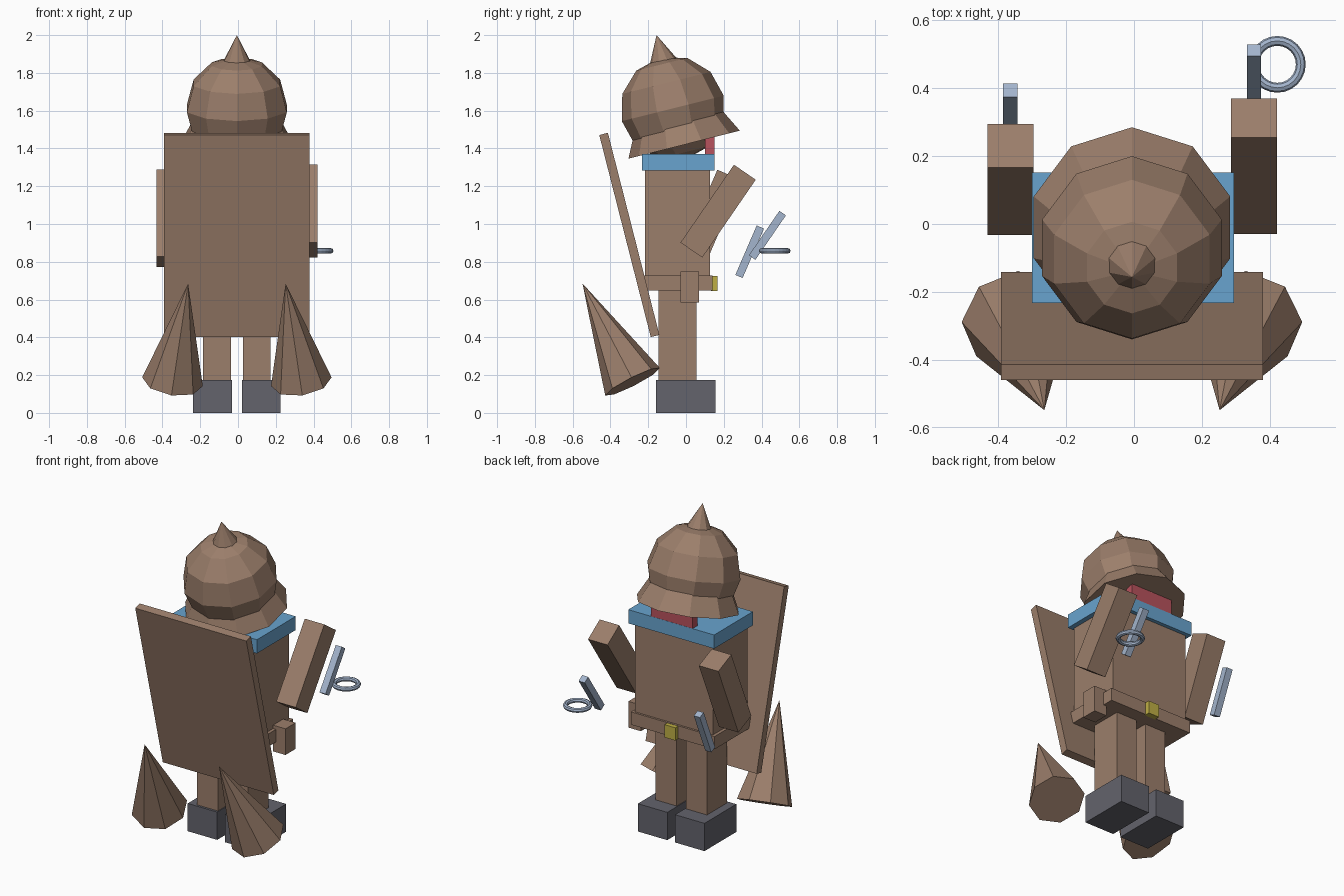
import bpy, bmesh, math
from mathutils import Vector, Matrix

cube = bpy.data.objects.get("Cube")
if cube:
    bpy.data.objects.remove(cube, do_unlink=True)


def material(name, r, g, b):
    m = bpy.data.materials.new(name)
    m.use_nodes = True
    m.diffuse_color = (r, g, b, 1)
    m.node_tree.nodes["Principled BSDF"].inputs["Base Color"].default_value = (r, g, b, 1)
    return m


BROWN = material("leather brown", 0.33, 0.21, 0.147)
BLUE = material("collar blue", 0.14, 0.37, 0.62)
RED = material("mask red", 0.48, 0.085, 0.11)
YELLOW = material("buckle yellow", 0.52, 0.43, 0.06)
BOOT = material("boot grey", 0.125, 0.125, 0.15)
STEEL = material("steel blue", 0.37, 0.46, 0.61)

MID = -0.006   # mirror line of the figure


def finish(name, bm, mat):
    bmesh.ops.recalc_face_normals(bm, faces=bm.faces)
    mesh = bpy.data.meshes.new(name)
    bm.to_mesh(mesh)
    bm.free()
    mesh.materials.append(mat)
    ob = bpy.data.objects.new(name, mesh)
    bpy.context.collection.objects.link(ob)
    return ob


def box(name, centre, size, mat, tilt=0):
    """Box turned by tilt degrees about the x axis."""
    bm = bmesh.new()
    bmesh.ops.create_cube(bm, size=1)
    ob = finish(name, bm, mat)
    ob.data.transform(Matrix.Diagonal((*size, 1)))
    ob.location = centre
    ob.rotation_euler.x = math.radians(tilt)
    return ob


def cone(name, base, tip, radius, sides, mat):
    """Closed cone from a base centre to a tip."""
    base, axis = Vector(base), Vector(tip) - Vector(base)
    bm = bmesh.new()
    bmesh.ops.create_cone(bm, cap_ends=True, segments=sides, radius1=radius,
                          radius2=0, depth=axis.length)
    bmesh.ops.translate(bm, verts=bm.verts, vec=(0, 0, axis.length / 2))
    bmesh.ops.remove_doubles(bm, verts=bm.verts, dist=1e-5)
    ob = finish(name, bm, mat)
    ob.location = base
    ob.rotation_euler = Vector((0, 0, 1)).rotation_difference(axis).to_euler()
    return ob


# Legs, boots and spiked cones on both sides
for side, s in (("left", 1), ("right", -1)):
    box(side + "_boot", (MID + s * 0.129, -0.002, 0.087), (0.204, 0.315, 0.174), BOOT)
    box(side + "_leg", (MID + s * 0.105, -0.045, 0.42), (0.146, 0.2, 0.5), BROWN)
    cone(side + "_spike", (MID + s * 0.341, -0.283, 0.165),
         (MID + s * 0.258, -0.548, 0.685), 0.162, 8, BROWN)

# Body, belt and collar
box("torso", (MID, -0.045, 0.98), (0.54, 0.344, 0.66), BROWN)
box("belt", (MID, -0.04, 0.688), (0.58, 0.36, 0.08), BROWN)
box("buckle", (MID, 0.15, 0.686), (0.075, 0.036, 0.08), YELLOW)
box("pouch", (0.307, 0.02, 0.667), (0.087, 0.1, 0.164), BROWN)
box("collar", (MID + 0.003, -0.041, 1.327), (0.595, 0.384, 0.086), BLUE)
box("mask", (MID, 0.125, 1.42), (0.29, 0.05, 0.11), RED)
box("back_board", (MID, -0.3, 0.942), (0.77, 0.047, 1.104), BROWN, 14.3)

# Arms with a rod held beyond each
box("left_arm", (0.353, 0.17, 1.068), (0.135, 0.14, 0.5), BROWN, -34.5)
box("right_arm", (MID - 0.357, 0.131, 1.03), (0.135, 0.14, 0.5), BROWN, -23.4)
box("left_rod", (0.353, 0.431, 0.94), (0.042, 0.042, 0.285), STEEL, -34.5)
box("right_rod", (MID - 0.358, 0.337, 0.853), (0.042, 0.042, 0.285), STEEL, -23.4)

# Ring beside the left rod
bpy.ops.mesh.primitive_torus_add(location=(0.422, 0.47, 0.858), major_segments=24,
                                 minor_segments=8, major_radius=0.069, minor_radius=0.0145)
ring = bpy.context.object
ring.name = "ring"
ring.data.materials.append(STEEL)

# Helmet: a tall cone makes the brim and the top spike, a faceted ball makes the dome
cone("helmet_brim", (MID, -0.01, 1.42), (MID, -0.156, 2.0), 0.304, 10, BROWN)
bm = bmesh.new()
bmesh.ops.create_uvsphere(bm, u_segments=10, v_segments=6, radius=0.278)
dome = finish("helmet_dome", bm, BROWN)
dome.location = (MID, -0.07, 1.612)
dome.rotation_euler.x = math.radians(14)
